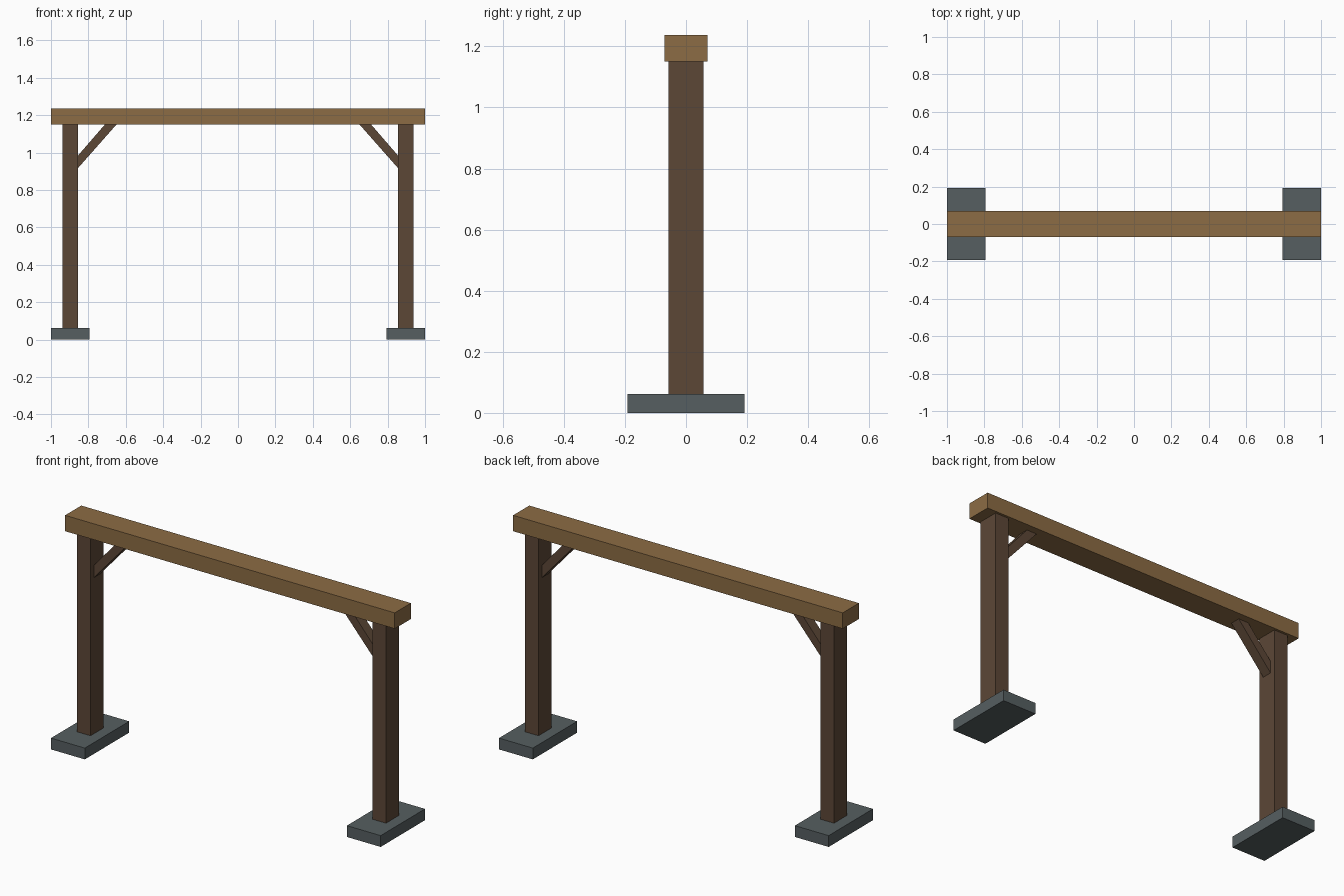
import bpy
import bmesh

cube = bpy.data.objects.get("Cube")
if cube:
    bpy.data.objects.remove(cube, do_unlink=True)


def material(name, rgb):
    mat = bpy.data.materials.new(name)
    mat.use_nodes = True
    colour = (*rgb, 1.0)
    mat.diffuse_color = colour
    mat.node_tree.nodes["Principled BSDF"].inputs["Base Color"].default_value = colour
    return mat


light_wood = material("light_wood", (0.262, 0.150, 0.058))
dark_wood = material("dark_wood", (0.107, 0.063, 0.037))
slate = material("slate_stone", (0.093, 0.114, 0.119))


def prism(name, profile, half_depth, mat):
    """Extrude an x-z outline symmetrically along y."""
    bm = bmesh.new()
    face = bm.faces.new([bm.verts.new((x, -half_depth, z)) for x, z in profile])
    extruded = bmesh.ops.extrude_face_region(bm, geom=[face])["geom"]
    verts = [v for v in extruded if isinstance(v, bmesh.types.BMVert)]
    bmesh.ops.translate(bm, verts=verts, vec=(0, 2 * half_depth, 0))
    bmesh.ops.recalc_face_normals(bm, faces=bm.faces)
    mesh = bpy.data.meshes.new(name)
    bm.to_mesh(mesh)
    bm.free()
    mesh.materials.append(mat)
    obj = bpy.data.objects.new(name, mesh)
    bpy.context.collection.objects.link(obj)
    return obj


def rect(x0, x1, z0, z1):
    return [(x0, z0), (x1, z0), (x1, z1), (x0, z1)]


FOOT_TOP, BEAM_BOTTOM, BEAM_TOP = 0.062, 1.15, 1.237
POST_IN, POST_OUT = 0.855, 0.938

# Top beam
prism("top_beam", rect(-1, 1, BEAM_BOTTOM, BEAM_TOP), 0.07, light_wood)

# Mirrored footing, post and diagonal brace on each side
brace = [(POST_IN, 0.918), (POST_IN, 0.985), (0.712, BEAM_BOTTOM), (0.65, BEAM_BOTTOM)]
parts = [
    ("footing", rect(0.795, 1, 0, FOOT_TOP), 0.192, slate),
    ("post", rect(POST_IN, POST_OUT, FOOT_TOP, BEAM_BOTTOM), 0.057, dark_wood),
    ("brace", brace, 0.028, dark_wood),
]
for side, sign in (("left", 1), ("right", -1)):
    for name, profile, half_depth, mat in parts:
        outline = [(sign * x, z) for x, z in profile]
        prism(f"{side}_{name}", outline, half_depth, mat)
